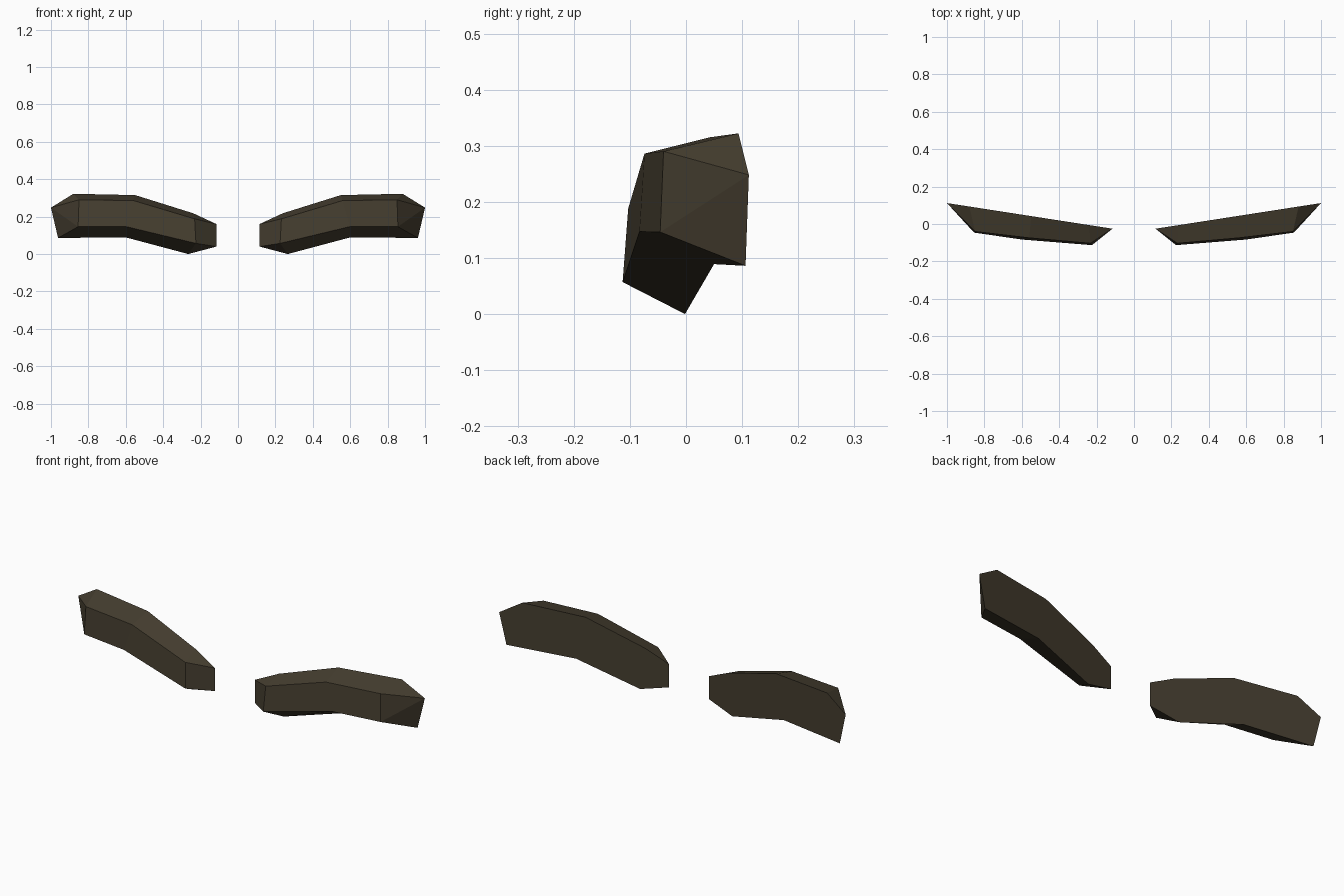
import bpy, bmesh

if "Cube" in bpy.data.objects:
    bpy.data.objects.remove(bpy.data.objects["Cube"])

hair = bpy.data.materials.new("dark_brown_hair")
hair.diffuse_color = (0.06, 0.048, 0.029, 1)
hair.use_nodes = True
hair.node_tree.nodes["Principled BSDF"].inputs["Base Color"].default_value = hair.diffuse_color

# Flat back outline (x, z), lying on a slanted plane, from the inner top around the outer tip
BACK = [(0.115, 0.16), (0.24, 0.218), (0.55, 0.315), (0.88, 0.322), (1.0, 0.248),
        (0.962, 0.086), (0.6, 0.089), (0.266, 0.0), (0.115, 0.04)]
# Smaller raised front outline (x, y, z)
FRONT = [(0.232, -0.103, 0.188), (0.56, -0.074, 0.286), (0.85, -0.04, 0.29),
         (0.855, -0.046, 0.146), (0.6, -0.083, 0.147), (0.225, -0.113, 0.057)]


def eyebrow(name, side):
    bm = bmesh.new()
    b = [bm.verts.new((side * x, -0.043 + 0.155 * x, z)) for x, z in BACK]
    f = [bm.verts.new((side * x, y, z)) for x, y, z in FRONT]
    faces = [
        # front
        (f[0], f[1], f[4], f[5]), (f[1], f[2], f[3], f[4]),
        # top bevel
        (f[0], b[0], b[1]), (f[0], b[1], b[2], f[1]),
        (f[1], b[2], b[3], f[2]), (f[2], b[3], b[4]),
        # outer end
        (f[2], b[4], f[3]), (f[3], b[4], b[5]),
        # underside
        (f[3], b[5], b[6], f[4]), (f[4], b[6], b[7], f[5]), (f[5], b[7], b[8]),
        # inner end
        (f[0], f[5], b[8], b[0]),
        # back
        (b[0], b[1], b[7], b[8]), (b[1], b[2], b[6], b[7]),
        (b[2], b[3], b[5], b[6]), (b[3], b[4], b[5]),
    ]
    for face in faces:
        bm.faces.new(face)
    bmesh.ops.recalc_face_normals(bm, faces=bm.faces[:])
    mesh = bpy.data.meshes.new(name)
    bm.to_mesh(mesh)
    bm.free()
    mesh.materials.append(hair)
    bpy.context.collection.objects.link(bpy.data.objects.new(name, mesh))


# Mirrored pair
eyebrow("eyebrow_right", 1)
eyebrow("eyebrow_left", -1)
